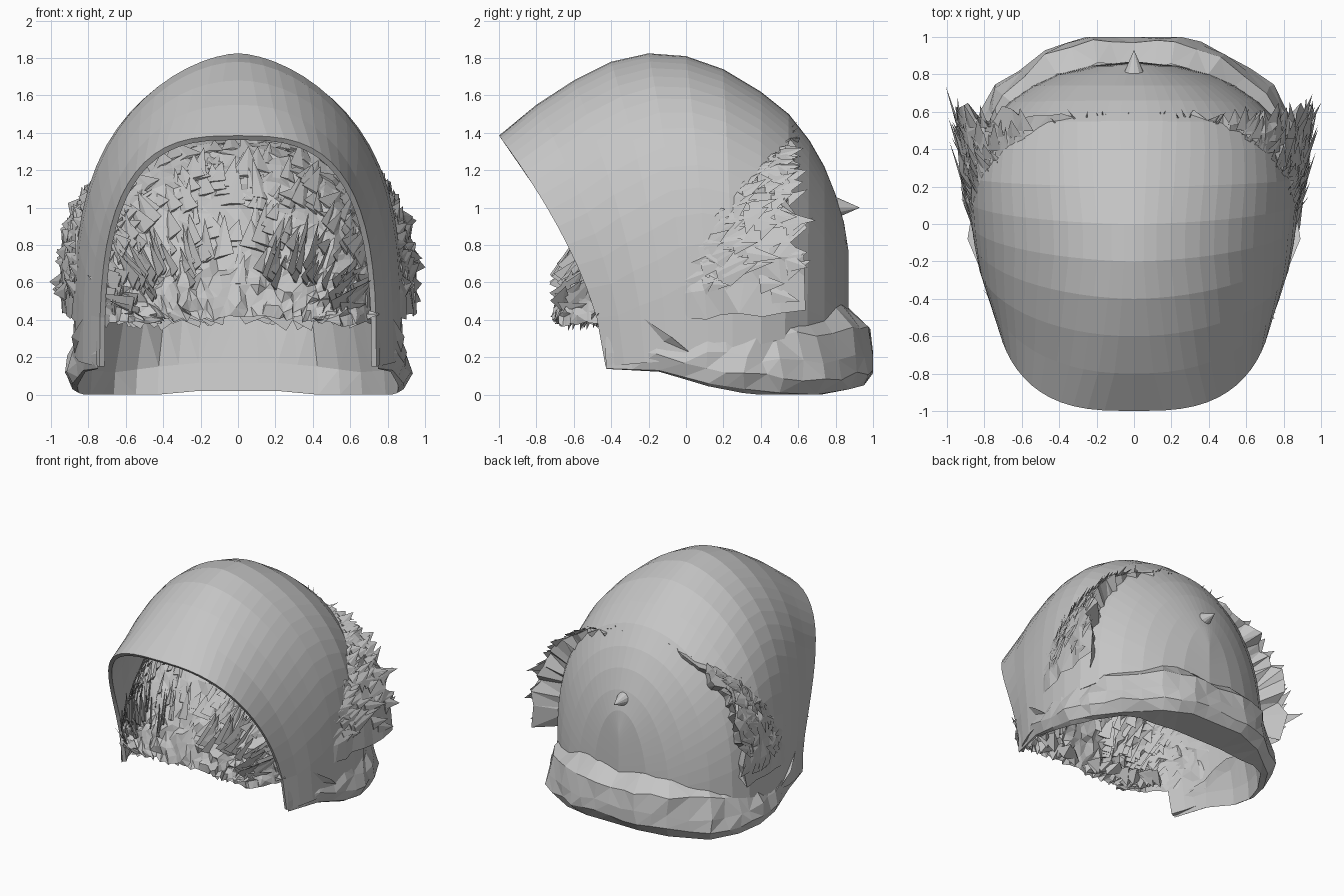
import bpy, bmesh, math, random
from mathutils import Vector

random.seed(4)
cube = bpy.data.objects.get("Cube")
if cube:
    bpy.data.objects.remove(cube)

grey = bpy.data.materials.new("plain_grey")
grey.use_nodes = True
colour = (0.56, 0.56, 0.56, 1)
grey.diffuse_color = colour
grey.node_tree.nodes["Principled BSDF"].inputs["Base Color"].default_value = colour


def make_object(name, verts, faces):
    mesh = bpy.data.meshes.new(name)
    mesh.from_pydata(verts, [], faces)
    mesh.materials.append(grey)
    obj = bpy.data.objects.new(name, mesh)
    bpy.context.collection.objects.link(obj)
    return obj


def loft(name, rows, triangles=False):
    n = len(rows[0])
    faces = [(i * n + j, (i + 1) * n + j, (i + 1) * n + j + 1, i * n + j + 1)
             for i in range(len(rows) - 1) for j in range(n - 1)]
    obj = make_object(name, [p for row in rows for p in row], faces)
    bm = bmesh.new()
    bm.from_mesh(obj.data)
    bmesh.ops.remove_doubles(bm, verts=bm.verts, dist=.0005)
    if triangles:
        bmesh.ops.triangulate(bm, faces=bm.faces)
    bm.to_mesh(obj.data)
    bm.free()
    return obj


def arch_point(station, phi):
    """Point on a leaning superellipse arch; phi runs from +x over the top to -x."""
    y_top, z_top, y_base, z_base, width, round_x, round_z = station
    c, s = math.cos(phi), max(0, math.sin(phi))
    f = s ** (2 / round_z)
    x = math.copysign(width * abs(c) ** (2 / round_x), c)
    return Vector((x, y_base + (y_top - y_base) * f ** 1.6, z_base + (z_top - z_base) * f))


def blend(stations, t):
    """Interpolate along a list of stations, t from 0 to 1."""
    k = min(max(t, 0), 1) * (len(stations) - 1)
    i = min(int(k), len(stations) - 2)
    return [a + (b - a) * (k - i) for a, b in zip(stations[i], stations[i + 1])]


def jitter(amount):
    return Vector([random.uniform(-amount, amount) for _ in range(3)])


# Hood shell: arches from the slanted face opening to the back
hood = [(-1, 1.385, -.43, .15, .74, 3, 3), (-.8, 1.55, -.33, .16, .79, 2.3, 2.8),
        (-.6, 1.68, -.22, .17, .83, 2, 2.9), (-.4, 1.78, -.1, .18, .855, 1.8, 3),
        (-.2, 1.825, 0, .2, .87, 1.65, 3.2), (0, 1.81, .12, .22, .88, 1.65, 3.3),
        (.2, 1.74, .25, .24, .88, 1.75, 3.3), (.4, 1.62, .4, .27, .855, 1.85, 3.1),
        (.55, 1.5, .53, .3, .79, 2, 2.7), (.66, 1.36, .65, .3, .67, 2, 2.4),
        (.74, 1.22, .74, .3, .54, 2, 2.2), (.8, 1.07, .8, .3, .41, 2, 2),
        (.845, .92, .845, .3, .24, 2, 2), (.87, .76, .87, .3, 0, 2, 2)]
shell = loft("hood_shell", [[arch_point(s, math.pi * j / 32) for j in range(33)] for s in hood])
solid = shell.modifiers.new("thickness", "SOLIDIFY")
solid.thickness = .03
solid.offset = -1

# Flared collar: x, y, hem height, top height, roll depth, inward lean of the upper wall
collar = [(.755, -.43, .14, .3, .08, .05), (.84, -.15, .13, .36, .25, .05),
          (.91, .12, .06, .4, .5, .07), (.92, .32, .03, .42, .7, .06),
          (.87, .52, .01, .42, .9, .04), (.74, .73, 0, .43, 1, .02),
          (.48, .92, .03, .46, 1, 0), (.24, 1, .05, .48, 1, 0), (0, 1, .05, .45, 1, 0)]
rows = []
steps = 16
for k in range(-steps, steps + 1):
    x, y, hem, top, roll, lean = blend(collar, 1 - abs(k) / steps)
    x = math.copysign(x, k)
    inward = Vector((-x, .1 - y, 0)).normalized()
    row = []
    for inset, z in [(.15 + lean, top), (.03 + lean, top * .76), (lean / 2, hem + .17),
                     (0, hem + .08), (.05, hem)]:
        p = Vector((x, y, z)) + inward * inset * roll
        if 0 < abs(k) < steps and z > hem:
            p += jitter(.016)
        row.append(Vector((p.x, min(p.y, 1), p.z)))
    # flat underside with a straight inner edge across the back, then the inner wall
    for inset, z, limit in [(.1, max(hem - .03 * roll, 0), .72), (.11, hem + .12, .76),
                            (.17, top - .03, .82)]:
        p = Vector((x, y, z)) + inward * inset * roll
        row.append(Vector((p.x, min(p.y, limit), p.z)))
    rows.append(row)
loft("collar", rows, triangles=True)

# Creased cloth fold on each side
for side, label in ((1, "left"), (-1, "right")):
    pts = [(.79, -.32, .47), (.86, .1, .16), (.89, -.08, .31), (.81, -.16, .26)]
    make_object(label + "_fold", [(side * x, y, z) for x, y, z in pts],
                [(0, 1, 2), (0, 2, 3), (1, 3, 2)])

# Shaggy mass filling the hood and bursting out at the rear sides
fur = [(-.71, .41, -.69, .39, .42, 2.2, 2.3), (-.66, .6, -.66, .38, .55, 2.2, 2.3),
       (-.57, .78, -.61, .38, .62, 2.3, 2.3), (-.42, 1.0, -.5, .37, .7, 2.4, 2.4),
       (-.25, 1.18, -.3, .37, .78, 2.3, 2.4), (0, 1.32, -.05, .4, .855, 2.2, 2.5),
       (.3, 1.39, .25, .42, .92, 2.2, 3), (.58, 1.41, .6, .44, .95, 2.2, 3.2)]
mound = []
for i in range(25):
    station = blend(fur, i / 24)
    mound.append([arch_point(station, math.pi * j / 40) + jitter(.018) for j in range(41)])
for p in mound[-1]:
    p.y += random.uniform(-.06, .05)
# the back of the mass tucks into the hood
rear = (.5, 1.25, .42, .44, .76, 2, 2.4)
mound.append([arch_point(rear, math.pi * j / 40) + jitter(.03) for j in range(41)])
loft("fur_mass", mound, triangles=True)

# Overlapping flat, pointed locks swept backwards along the fur
verts, faces = [], []


def add_lock(t, phi, length, lift, width):
    p = arch_point(blend(fur, t), phi)
    ahead = arch_point(blend(fur, t + .04), phi)
    back = arch_point(blend(fur, t - .04), phi)
    flow = (ahead - back).normalized()
    out = Vector((p.x, 0, (p.z - .4) * .8)).normalized()
    across = flow.cross(out).normalized()
    out = across.cross(flow)
    n = len(verts)
    verts.extend([p - across * width, p + across * width, p + out * width * .2,
                  p + flow * length + out * lift + across * random.uniform(-.07, .07)])
    faces.extend([(0 + n, 3 + n, 2 + n), (1 + n, 2 + n, 3 + n), (0 + n, 1 + n, 3 + n),
                  (0 + n, 2 + n, 1 + n)])


# Smooth matted locks inside the opening
for _ in range(300):
    add_lock(random.uniform(.12, .8), random.uniform(.04, .96) * math.pi,
             random.uniform(.12, .28), random.uniform(-.01, .015), random.uniform(.04, .09))
# Longer tufts low on the sides, shorter ones over the crown
for _ in range(200):
    phi = random.uniform(.01, .33) * math.pi
    low = 1 - phi / 1.1
    if random.random() < .5:
        phi = math.pi - phi
    add_lock(random.uniform(.74, .98), phi, random.uniform(.08, .12 + .1 * low),
             random.uniform(0, .02 + .03 * low), random.uniform(.03, .07))
for _ in range(20):
    add_lock(.97, random.uniform(.33, .67) * math.pi, random.uniform(.05, .1),
             random.uniform(.02, .06), .012)
# Ragged lower edge at the front
for _ in range(30):
    x = random.uniform(-.68, .68)
    y = -.68 + .4 * x * x + random.uniform(0, .1)
    n = len(verts)
    verts.extend([Vector((x - .09, y, .43)), Vector((x + .09, y, .43)),
                  Vector((x, y + .06, .47)),
                  Vector((x + random.uniform(-.08, .08), y, random.uniform(.34, .39)))])
    faces.extend([(n, n + 3, n + 1), (n + 1, n + 3, n + 2), (n + 2, n + 3, n)])
make_object("fur_locks", verts, faces)

# Small spike on the back
bpy.ops.mesh.primitive_cone_add(vertices=12, radius1=.062, radius2=0, depth=.14,
                                location=(0, .86, 1), rotation=(-math.pi / 2, 0, 0))
spike = bpy.context.object
spike.name = "back_spike"
spike.data.materials.append(grey)
